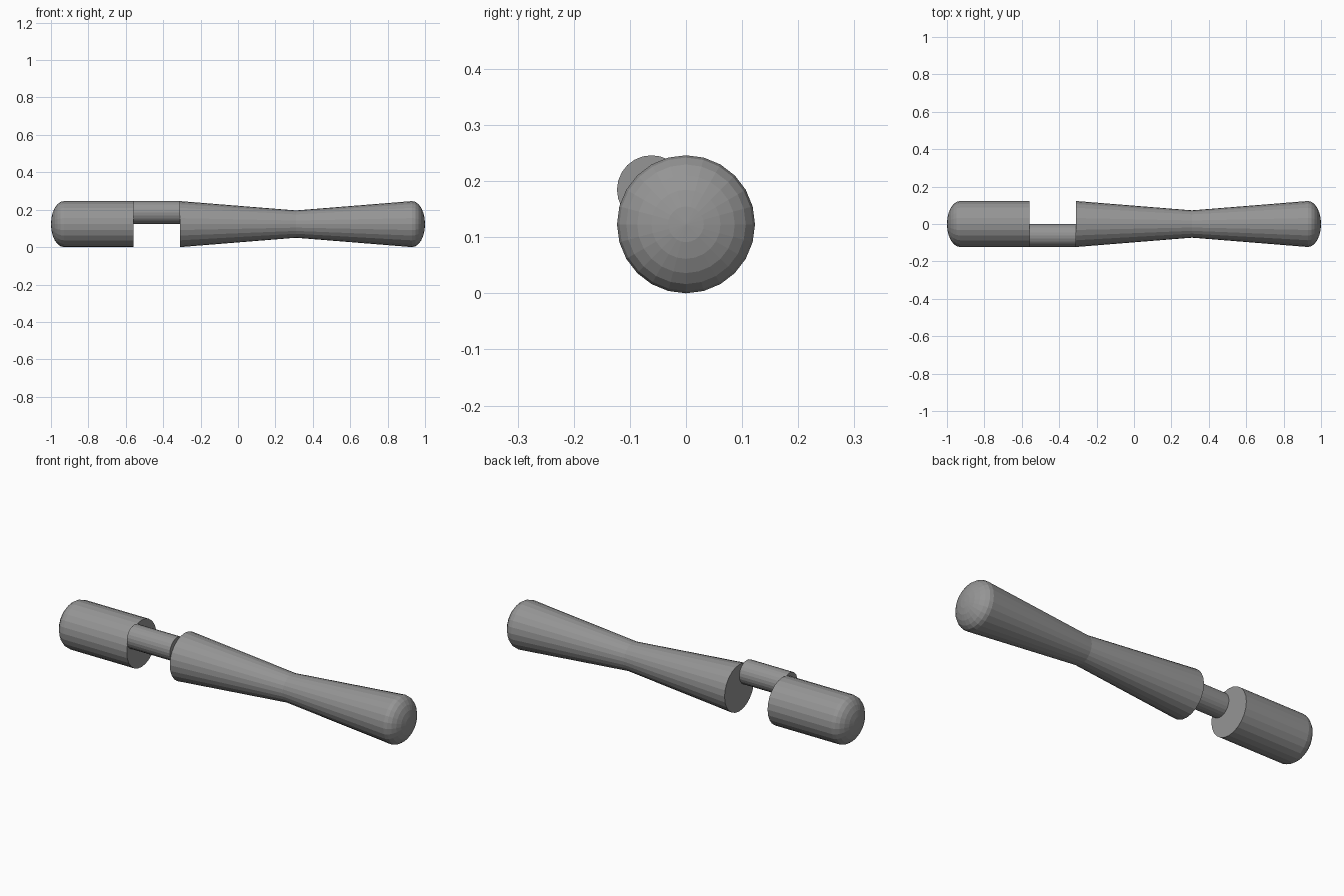
import bpy, bmesh
from math import sin, cos, pi

cube = bpy.data.objects.get("Cube")
if cube:
    bpy.data.objects.remove(cube, do_unlink=True)

SIDES = 24
R = 0.123       # outer radius of the rod
DOME = 0.07     # depth of the rounded ends

grey = bpy.data.materials.new("mid grey")
grey.use_nodes = True
colour = (0.3, 0.3, 0.3, 1)
grey.diffuse_color = colour
grey.node_tree.nodes["Principled BSDF"].inputs["Base Color"].default_value = colour


def lathe(name, profile, y=0.0, z=R):
    """Closed solid turned about an axis along x, from (x, radius) pairs."""
    bm = bmesh.new()
    rings = []
    for x, r in profile:
        count = SIDES if r > 1e-5 else 1
        rings.append([bm.verts.new((x, y + r * cos(2 * pi * i / SIDES), z + r * sin(2 * pi * i / SIDES)))
                      for i in range(count)])
    for a, b in zip(rings, rings[1:]):
        for i in range(SIDES):
            j = (i + 1) % SIDES
            quad = [a[i % len(a)], a[j % len(a)], b[j % len(b)], b[i % len(b)]]
            bm.faces.new(list(dict.fromkeys(quad)))
    for ring in (rings[0], rings[-1]):
        if len(ring) > 1:
            bm.faces.new(ring)
    bmesh.ops.recalc_face_normals(bm, faces=bm.faces)
    mesh = bpy.data.meshes.new(name)
    bm.to_mesh(mesh)
    bm.free()
    mesh.materials.append(grey)
    obj = bpy.data.objects.new(name, mesh)
    bpy.context.collection.objects.link(obj)
    return obj


def dome(side):
    """Squashed half sphere profile from the rim to the tip."""
    steps = 6
    return [(side * (1 - DOME + DOME * sin(pi / 2 * k / steps)), R * cos(pi / 2 * k / steps))
            for k in range(steps + 1)]


# Waisted handle with a rounded end
lathe("handle", [(-0.31, R), (0.31, 0.073)] + dome(1))
# Short straight end piece
lathe("end_cap", [(-0.56, R)] + dome(-1))
# Thin offset pin joining the two
lathe("offset_pin", [(-0.56, R / 2), (-0.31, R / 2)], y=-R / 2, z=1.5 * R)
